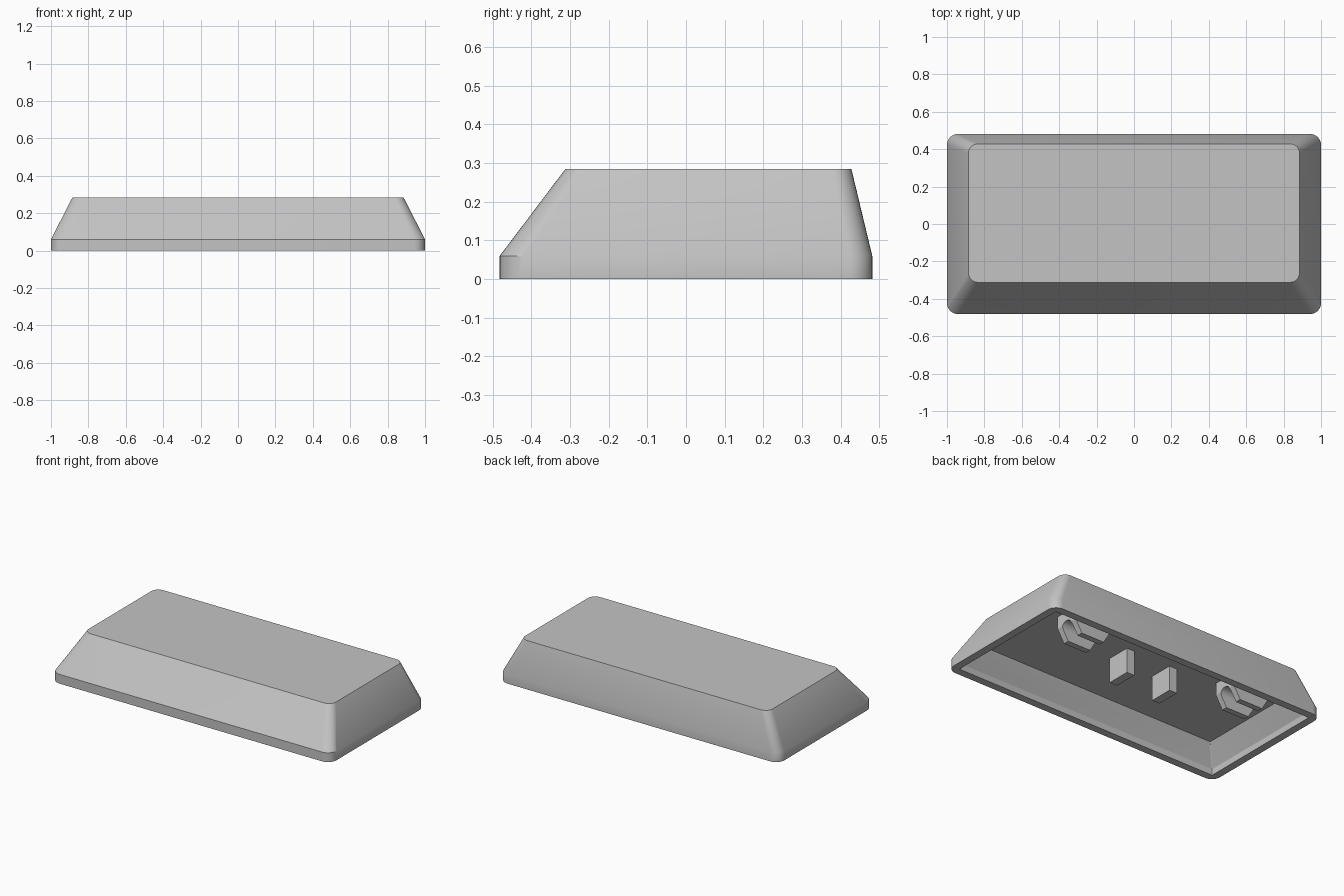
import bpy, bmesh, math
from mathutils import Vector, Matrix

cube = bpy.data.objects.get("Cube")
if cube:
    bpy.data.objects.remove(cube, do_unlink=True)

GREY = (0.55, 0.55, 0.55, 1)
mat = bpy.data.materials.new("light grey plastic")
mat.use_nodes = True
mat.diffuse_color = GREY
mat.node_tree.nodes["Principled BSDF"].inputs["Base Color"].default_value = GREY

CEILING = 0.16


def finish(bm, name):
    """Turn a bmesh into a named, shaded object."""
    bmesh.ops.recalc_face_normals(bm, faces=bm.faces)
    mesh = bpy.data.meshes.new(name)
    bm.to_mesh(mesh)
    bm.free()
    mesh.materials.append(mat)
    obj = bpy.data.objects.new(name, mesh)
    bpy.context.collection.objects.link(obj)
    bpy.ops.object.select_all(action='DESELECT')
    obj.select_set(True)
    bpy.context.view_layer.objects.active = obj
    bpy.ops.object.shade_smooth_by_angle(angle=math.radians(30))
    return obj


def rounded_ring(bm, half_x, y0, y1, z, r, steps=8):
    """Ring of vertices around a rounded rectangle."""
    ring = []
    corners = [(half_x - r, y1 - r), (r - half_x, y1 - r),
               (r - half_x, y0 + r), (half_x - r, y0 + r)]
    for i, (cx, cy) in enumerate(corners):
        for k in range(steps + 1):
            a = (i + k / steps) * math.pi / 2
            ring.append(bm.verts.new((cx + r * math.cos(a), cy + r * math.sin(a), z)))
    return ring


# Hollow cap: from the inner ceiling, down under the rim, up to the top
bm = bmesh.new()
sections = [
    (0.872, -0.357, 0.405, CEILING, 0.004),
    (0.95, -0.432, 0.432, 0.04, 0.004),
    (0.95, -0.432, 0.432, 0, 0.004),
    (1, -0.482, 0.482, 0, 0.06),
    (1, -0.482, 0.482, 0.06, 0.06),
    (0.885, -0.312, 0.428, 0.285, 0.05),
]
rings = [rounded_ring(bm, *s) for s in sections]
for a, b in zip(rings, rings[1:]):
    for i in range(len(a)):
        j = (i + 1) % len(a)
        bm.faces.new((a[i], a[j], b[j], b[i]))
bm.faces.new(rings[0])
bm.faces.new(rings[-1])
finish(bm, "cap_shell")

# Two central prongs, and a grooved clip towards each end
for side, label in ((1, "left"), (-1, "right")):
    bm = bmesh.new()
    top = CEILING + 0.01
    bmesh.ops.create_cube(bm, size=1, matrix=Matrix.Translation((side * 0.16, 0.083, top / 2))
                          @ Matrix.Diagonal((0.055, 0.155, top, 1)))
    finish(bm, label + "_prong")

    # U profile with a round-topped groove, extruded along x
    bm = bmesh.new()
    mid, half, groove, spring = 0.26, 0.08, 0.042, 0.06
    outline = [(mid - half, 0), (mid - half, top), (mid + half, top),
               (mid + half, 0), (mid + groove, 0)]
    outline += [(mid + groove * math.cos(math.pi * k / 8),
                 spring + groove * math.sin(math.pi * k / 8)) for k in range(9)]
    outline.append((mid - groove, 0))
    cx, length = side * 0.595, 0.26
    face = bm.faces.new([bm.verts.new((cx - length / 2, y, z)) for y, z in outline])
    ext = bmesh.ops.extrude_face_region(bm, geom=[face])
    moved = [v for v in ext["geom"] if isinstance(v, bmesh.types.BMVert)]
    bmesh.ops.translate(bm, verts=moved, vec=(length, 0, 0))
    # Sloped lower ends of the clip
    for d in (1, -1):
        bmesh.ops.bisect_plane(bm, geom=bm.verts[:] + bm.edges[:] + bm.faces[:],
                               plane_co=(cx + d * length / 2, 0, 0.08),
                               plane_no=Vector((d, 0, -0.6)), clear_outer=True)
        bmesh.ops.holes_fill(bm, edges=[e for e in bm.edges if e.is_boundary])
    finish(bm, label + "_clip")
